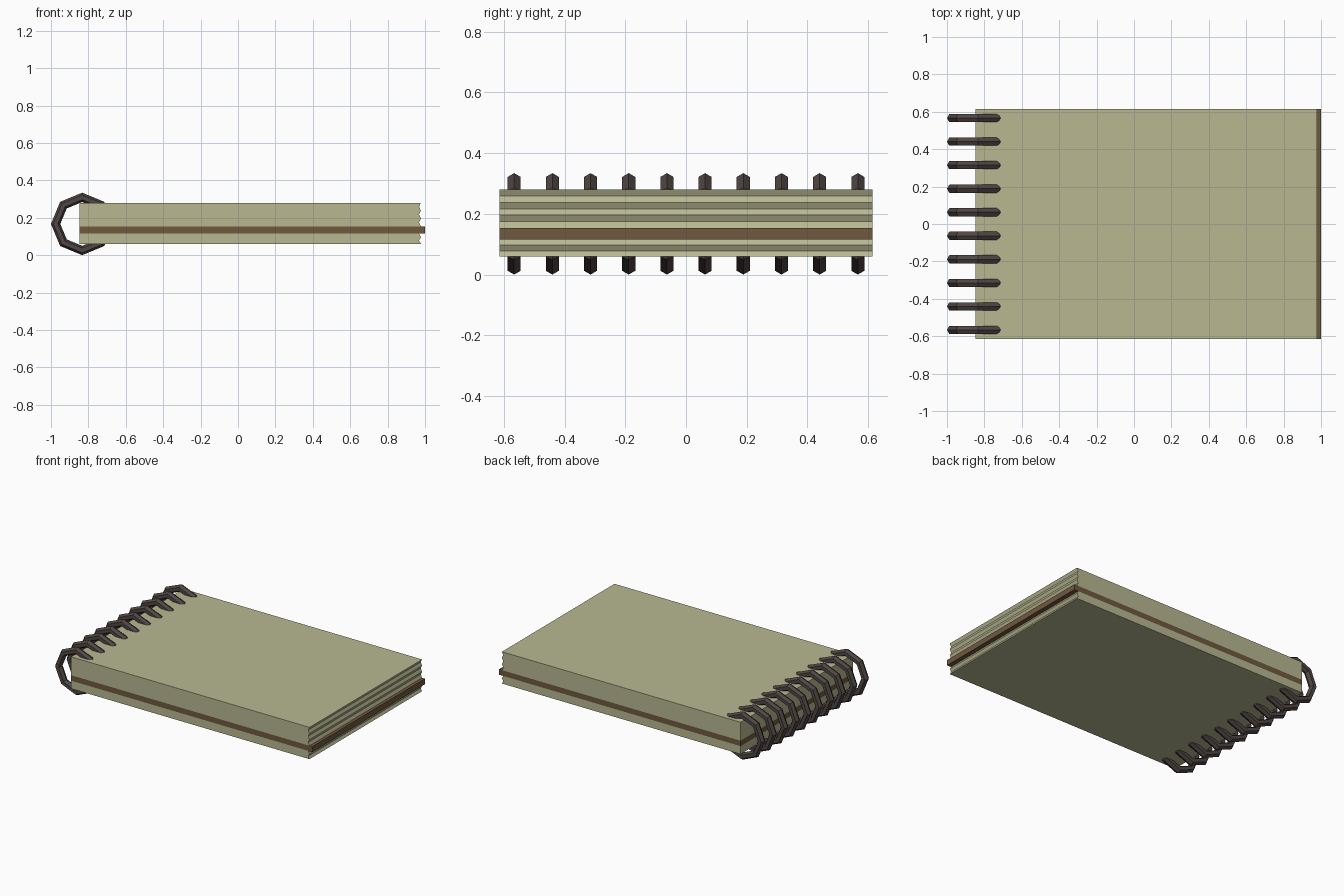
import bpy
import math

if "Cube" in bpy.data.objects:
    bpy.data.objects.remove(bpy.data.objects["Cube"])

Y = 0.615        # half width of the pad
SPINE = -0.848   # x of the bound edge


def material(name, rgb):
    m = bpy.data.materials.new(name)
    m.diffuse_color = (*rgb, 1)
    m.use_nodes = True
    m.node_tree.nodes["Principled BSDF"].inputs["Base Color"].default_value = m.diffuse_color
    return m


def extrude_profile(name, profile, mat):
    """Extrude an (x, z) outline across the full pad width."""
    n = len(profile)
    verts = [(x, y, z) for y in (-Y, Y) for x, z in profile]
    faces = [tuple(range(n)), tuple(reversed(range(n, 2 * n)))]
    faces += [(i, i + n, (i + 1) % n + n, (i + 1) % n) for i in range(n)]
    mesh = bpy.data.meshes.new(name)
    mesh.from_pydata(verts, [], faces)
    mesh.materials.append(mat)
    obj = bpy.data.objects.new(name, mesh)
    bpy.context.collection.objects.link(obj)


def page_stack(name, z0, z1, steps, mat):
    """Block of paper whose free edge zigzags like loose sheets."""
    edge = [(0.978 if i % 2 == 0 else 0.968, z0 + (z1 - z0) * i / steps)
            for i in range(steps + 1)]
    extrude_profile(name, [(SPINE, z0)] + edge + [(SPINE, z1)], mat)


paper = material("paper", (0.48, 0.48, 0.29))
brown = material("divider_brown", (0.16, 0.10, 0.05))
metal = material("dark_wire", (0.08, 0.062, 0.058))

# Paper below and above the divider
page_stack("lower_pages", 0.06, 0.115, 3, paper)
page_stack("upper_pages", 0.153, 0.28, 6, paper)

# Brown divider sticking out at the free edge
extrude_profile("divider", [(SPINE, 0.115), (1.0, 0.115), (1.0, 0.153), (SPINE, 0.153)], brown)

# Ten octagonal binding rings along the spine
for i in range(10):
    bpy.ops.mesh.primitive_torus_add(
        major_segments=8, minor_segments=6, major_radius=0.142, minor_radius=0.025,
        location=(-0.833, -0.566 + i * 1.132 / 9, 0.167), rotation=(math.pi / 2, 0, 0))
    ring = bpy.context.object
    ring.name = f"binding_ring_{i + 1}"
    ring.data.materials.append(metal)
